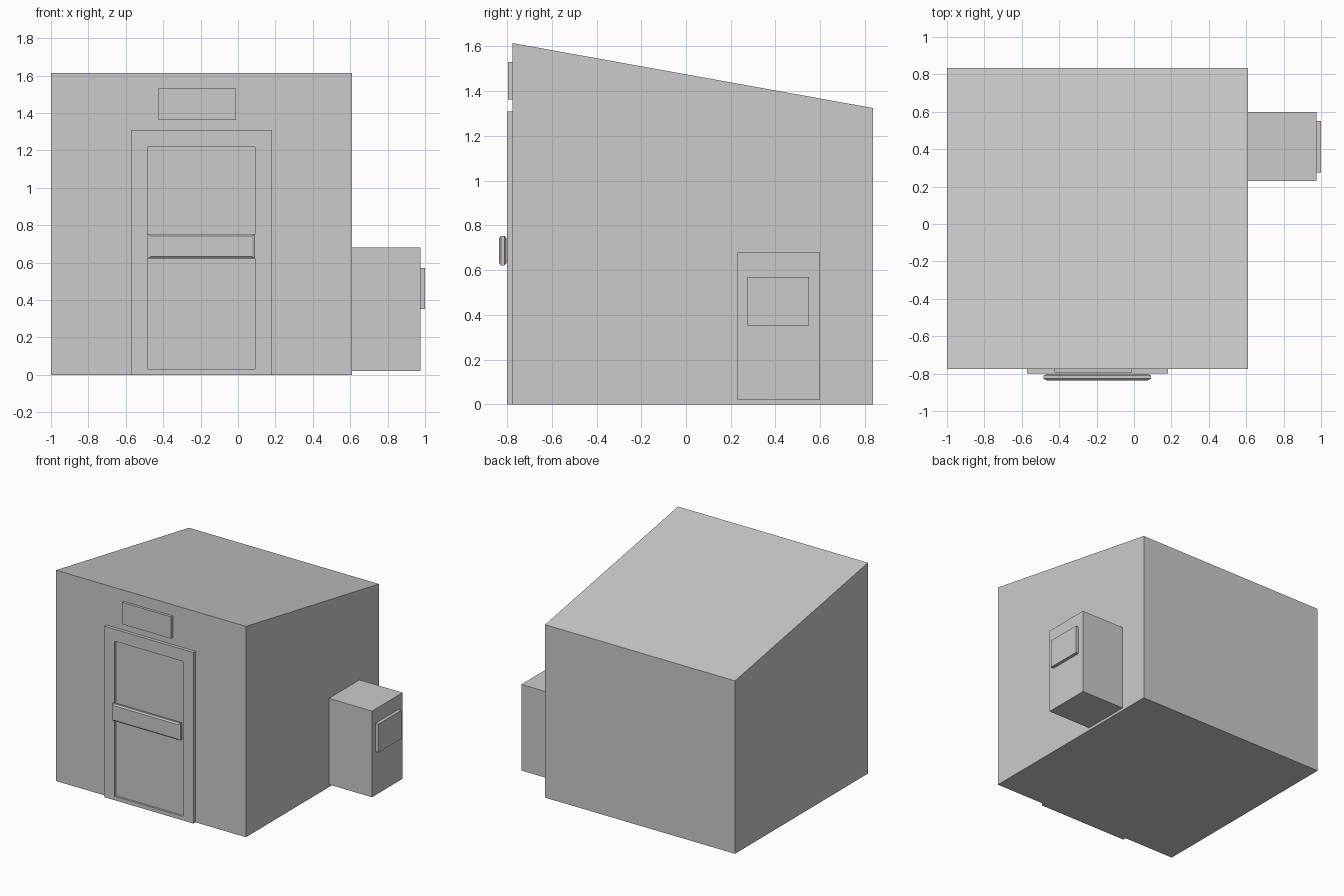
import bpy, bmesh

if "Cube" in bpy.data.objects:
    bpy.data.objects.remove(bpy.data.objects["Cube"])


def finish(name, bm):
    bmesh.ops.recalc_face_normals(bm, faces=bm.faces)
    mesh = bpy.data.meshes.new(name)
    bm.to_mesh(mesh)
    bm.free()
    obj = bpy.data.objects.new(name, mesh)
    bpy.context.collection.objects.link(obj)
    return obj


def extrude(name, profile, vec):
    """Solid from a planar outline swept along vec."""
    bm = bmesh.new()
    face = bm.faces.new([bm.verts.new(p) for p in profile])
    ext = bmesh.ops.extrude_face_region(bm, geom=[face], use_keep_orig=True)
    verts = [g for g in ext["geom"] if isinstance(g, bmesh.types.BMVert)]
    bmesh.ops.translate(bm, verts=verts, vec=vec)
    return finish(name, bm)


def box(name, x, y, z):
    outline = [(x[0], y[0], z[0]), (x[1], y[0], z[0]),
               (x[1], y[1], z[0]), (x[0], y[1], z[0])]
    return extrude(name, outline, (0, 0, z[1] - z[0]))


# Main hut with a roof sloping down to the back
extrude("hut_body", [(-1, -0.775, 0), (-1, 0.835, 0),
                     (-1, 0.835, 1.325), (-1, -0.775, 1.615)], (1.61, 0, 0))

# Door frame with a shallow recessed door panel
bm = bmesh.new()
outer = [(-0.572, 0), (0.182, 0), (0.182, 1.31), (-0.572, 1.31)]
inner = [(-0.485, 0.03), (0.092, 0.03), (0.092, 1.218), (-0.485, 1.218)]
loops = [[bm.verts.new((x, y, z)) for x, z in pts]
         for pts, y in ((outer, -0.775), (outer, -0.8), (inner, -0.8), (inner, -0.785))]
for a, b in zip(loops, loops[1:]):
    for i in range(4):
        j = (i + 1) % 4
        bm.faces.new((a[i], a[j], b[j], b[i]))
bm.faces.new(loops[0])
bm.faces.new(loops[-1])
finish("door", bm)

# Chamfered push bar, narrowing at its front and back
bm = bmesh.new()
loops = []
for y, dx, dz in ((-0.802, 0.018, 0.010), (-0.811, 0, 0),
                  (-0.827, 0, 0), (-0.836, 0.018, 0.010)):
    x0, x1, z0, z1 = -0.484 + dx, 0.092 - dx, 0.622 + dz, 0.753 - dz
    loops.append([bm.verts.new(p) for p in
                  ((x0, y, z0), (x1, y, z0), (x1, y, z1), (x0, y, z1))])
for a, b in zip(loops, loops[1:]):
    for i in range(4):
        j = (i + 1) % 4
        bm.faces.new((a[i], a[j], b[j], b[i]))
bm.faces.new(loops[0])
bm.faces.new(loops[-1])
finish("push_bar", bm)

# Plate above the door
box("door_sign", (-0.425, -0.01), (-0.795, -0.775), (1.363, 1.53))

# Side utility box and its cover
box("utility_box", (0.61, 0.975), (0.23, 0.6), (0.02, 0.68))
box("utility_cover", (0.975, 1.0), (0.275, 0.55), (0.353, 0.57))
